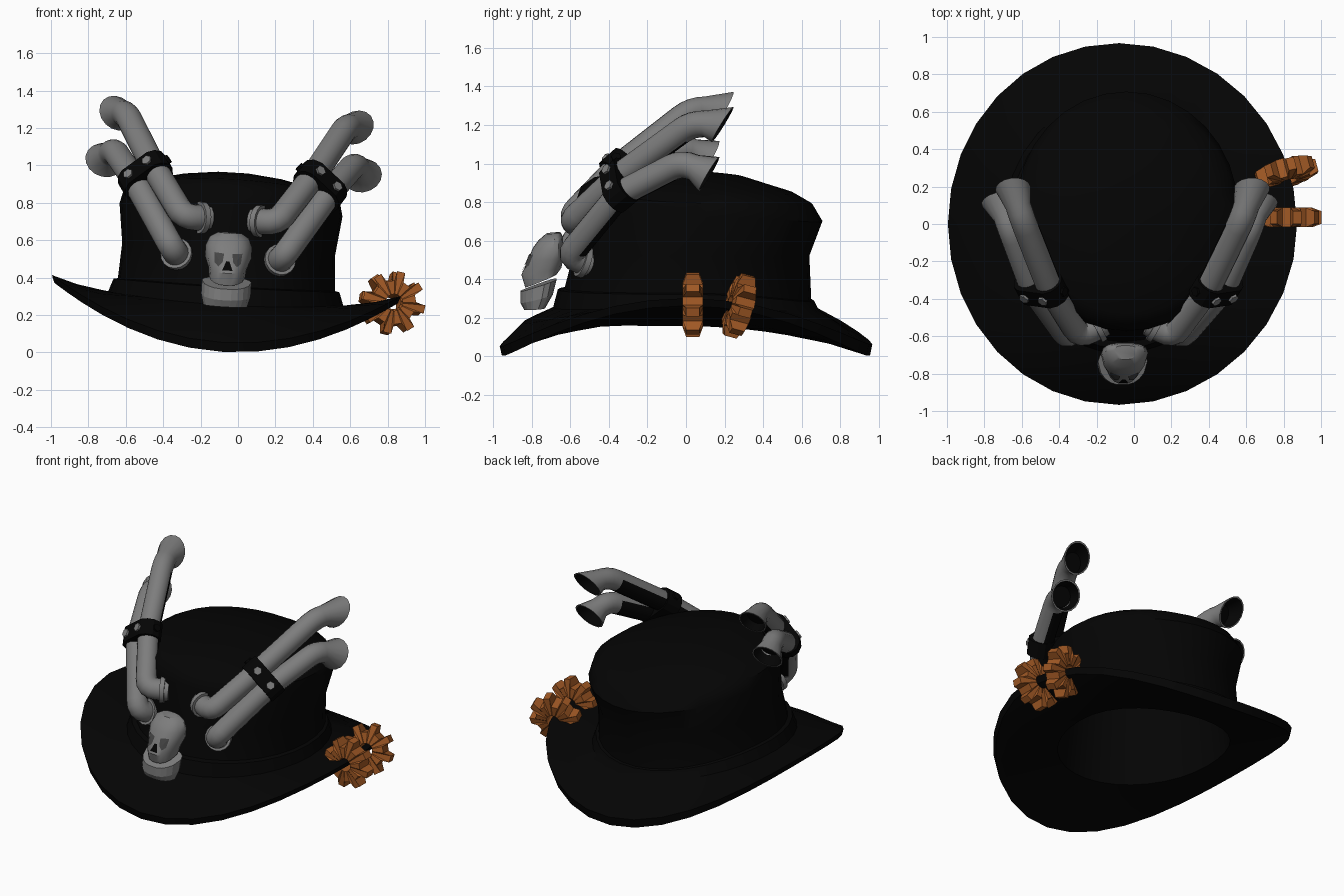
import bpy, bmesh, math
from mathutils import Vector, Matrix
from mathutils.bvhtree import BVHTree

if "Cube" in bpy.data.objects:
    bpy.data.objects.remove(bpy.data.objects["Cube"])

# The whole hat leans slightly to one side
LEAN = Matrix.Translation((-0.083, 0, 0.003)) @ Matrix.Rotation(0.06, 4, 'Y')


def material(name, r, g, b):
    m = bpy.data.materials.new(name)
    m.diffuse_color = (r, g, b, 1)
    m.use_nodes = True
    m.node_tree.nodes["Principled BSDF"].inputs["Base Color"].default_value = m.diffuse_color
    return m


BLACK = material("black_felt", 0.0013, 0.0013, 0.0013)
STEEL = material("steel_grey", 0.205, 0.205, 0.205)
SHADE = material("dark_grey", 0.06, 0.06, 0.06)
COPPER = material("copper_brown", 0.35, 0.098, 0.018)


def finish(name, bm, mats, matrix=LEAN, smooth=None):
    bmesh.ops.recalc_face_normals(bm, faces=bm.faces)
    me = bpy.data.meshes.new(name)
    bm.to_mesh(me)
    bm.free()
    me.transform(matrix)
    for m in mats:
        me.materials.append(m)
    ob = bpy.data.objects.new(name, me)
    bpy.context.collection.objects.link(ob)
    if smooth:
        bpy.ops.object.select_all(action='DESELECT')
        ob.select_set(True)
        bpy.context.view_layer.objects.active = ob
        bpy.ops.object.shade_smooth_by_angle(angle=math.radians(smooth))
    return ob


def bridge(bm, a, b, mat=0):
    n = len(a)
    for i in range(n):
        f = bm.faces.new((a[i], a[(i + 1) % n], b[(i + 1) % n], b[i]))
        f.material_index = mat


def loft(bm, rings, cap=True):
    vs = [[bm.verts.new(p) for p in r] for r in rings]
    for a, b in zip(vs, vs[1:]):
        bridge(bm, a, b)
    if cap:
        bm.faces.new(vs[0])
        bm.faces.new(vs[-1])
    return vs


# --- hat: rings from the inside, out round the brim and up over the crown ---
def hat_ring(rx, ry, cy, zf, zb, zs, n=32):
    pts = []
    for i in range(n):
        c, s = math.cos(math.tau * i / n), math.sin(math.tau * i / n)
        pts.append((rx * c, cy + ry * s, zs * c * c + (zb if s > 0 else zf) * s * s))
    return pts


HAT = [  # rx, ry, centre y, z front, z back, z side
    (.20, .20, .05, .87, .85, .86),
    (.48, .50, .05, .80, .70, .75),
    (.50, .53, .03, .50, .50, .50),
    (.53, .57, .01, .18, .11, .185),
    (.78, .80, 0, .09, .055, .235),
    (.92, .955, 0, 0, 0, .315),
    (.935, .967, 0, .05, .06, .355),
    (.80, .85, 0, .17, .125, .315),
    (.63, .69, 0, .25, .235, .285),
    (.605, .665, 0, .345, .285, .355),
    (.582, .64, .01, .35, .29, .36),
    (.57, .61, .03, .55, .52, .55),
    (.597, .64, .068, .80, .70, .76),
    (.58, .60, .055, .88, .79, .83),
    (.50, .52, .04, .925, .845, .885),
    (.26, .28, .02, .95, .93, .94),
    (.08, .08, .00, .96, .958, .96),
]
bm = bmesh.new()
loft(bm, [hat_ring(*r) for r in HAT])
finish("hat", bm, [BLACK], smooth=40)


# --- exhaust pipes ---
def rounded(points, r=0.07, steps=4):
    pts = [Vector(p) for p in points]
    out = [pts[0]]
    for a, b, c in zip(pts, pts[1:], pts[2:]):
        p, q = b + (a - b).normalized() * r, b + (c - b).normalized() * r
        for k in range(steps + 1):
            t = k / steps
            out.append(p * (1 - t) ** 2 + b * 2 * t * (1 - t) + q * t * t)
    return out + [pts[-1]]


def circle(centre, axis, r, n):
    u = axis.orthogonal().normalized()
    w = axis.cross(u).normalized()
    return [centre + (u * math.cos(math.tau * i / n) + w * math.sin(math.tau * i / n)) * r
            for i in range(n)]


def pipe(name, points, mouth, outward, flare, r=0.069, n=16):
    path = rounded(points)
    d = [(b - a).normalized() for a, b in zip(path, path[1:])]
    rings = [circle(path[0], d[0], r, n)]
    # each ring is carried along the pipe onto the mitre plane of the next joint
    for i in range(1, len(path)):
        nrm = (d[i - 1] + d[i]) if i < len(d) else mouth
        t = d[i - 1]
        rings.append([p + t * ((path[i] - p).dot(nrm) / t.dot(nrm)) for p in rings[-1]])
    end = path[-1]
    rings[-1] = [end + (p - end) * flare for p in rings[-1]]
    bm = bmesh.new()
    vs = loft(bm, rings, cap=False)
    # black backing along the hidden side of the straight run
    bmesh.ops.recalc_face_normals(bm, faces=bm.faces)
    bm.faces.ensure_lookup_table()
    for seg in range(5, 11):
        for f in bm.faces[seg * n:(seg + 1) * n]:
            mid = (path[seg] + path[seg + 1]) / 2
            if (f.calc_center_median() - mid).dot(outward) < -.28 * r:
                f.material_index = 1
    bm.faces.new(vs[0])
    lip = [bm.verts.new(end + (p - end) * 0.9) for p in rings[-1]]
    deep = [bm.verts.new(end + (p - end) * 0.65 - d[-1] * 0.08) for p in rings[-1]]
    bridge(bm, vs[-1], lip)
    bridge(bm, lip, deep, 1)
    bm.faces.new(deep).material_index = 1
    finish(name, bm, [STEEL, BLACK], smooth=40)


def disc(name, centre, axis, r, h, n, mat, smooth=None):
    bm = bmesh.new()
    axis = axis.normalized()
    loft(bm, [circle(centre - axis * h / 2, axis, r, n), circle(centre + axis * h / 2, axis, r, n)])
    finish(name, bm, [mat], smooth=smooth)


UPPER = [(.12, -.53, .71), (.25, -.60, .707), (.425, -.345, .96), (.59, .03, 1.243), (.64, .19, 1.24)]
LOWER = [(.265, -.50, .495), (.30, -.61, .535), (.512, -.345, .87), (.645, -.02, 1.045), (.69, .12, .985)]
for side, sx in (("right", 1), ("left", -1)):
    flip = lambda p: Vector((p[0] * sx, p[1], p[2]))
    up, lo = [flip(p) for p in UPPER], [flip(p) for p in LOWER]
    along = ((up[3] - up[1]).normalized() + (lo[3] - lo[1]).normalized()).normalized()
    u = up[2] - lo[2]
    u = (u - along * u.dot(along))
    mid, half, u = (up[2] + lo[2]) / 2, u.length / 2, u.normalized()
    w = along.cross(u)
    if w.y > 0:
        w = -w
    pipe(side + "_upper_pipe", up, flip((.12, .83, -.52)), w, 1.35)
    pipe(side + "_lower_pipe", lo, flip((.12, .85, -.5)), w, 1.5)
    for label, path, t in (("upper", up, .28), ("lower", lo, .3)):
        a = path[1] - path[0]
        disc(f"{side}_{label}_flange", path[0] + a * t, a, .086, .03, 16, STEEL, 40)
    # strap: a stadium-shaped sleeve round both pipes
    section = []
    for i in range(12):
        a = math.tau * (i + .5) / 12
        section.append(u * (math.cos(a) * .086 + math.copysign(half, math.cos(a))) + w * math.sin(a) * .086)
    bm = bmesh.new()
    loft(bm, [[mid + p + along * h for p in section] for h in (-.055, .055)])
    finish(side + "_strap", bm, [BLACK])
    for k, s in enumerate((-1, 1)):
        disc(f"{side}_bolt_{k}", mid + u * half * s + w * .086, w, .028, .02, 6, STEEL)
    disc(side + "_end_bolt", mid + u * (half + .082), u, .026, .03, 6, BLACK)


# --- skull ornament: wide at the back, narrowing to the front ---
def skull_ring(w, yf, yb, zf, zb, taper=.4, n=16):
    pts = []
    for i in range(n):
        a = math.tau * (i + .5) / n
        c, s = math.cos(a), math.sin(a)
        c, s = math.copysign(abs(c) ** .7, c), math.copysign(abs(s) ** .7, s)
        k = (1 - s) / 2
        pts.append((w * c * (1.08 - taper * k * k), yb + (yf - yb) * k, zb + (zf - zb) * k))
    return pts


bm = bmesh.new()
loft(bm, [skull_ring(*r) for r in (
    (.095, -.835, -.67, .355, .425), (.10, -.855, -.645, .42, .46),
    (.122, -.82, -.635, .50, .51), (.122, -.795, -.635, .56, .57),
    (.102, -.765, -.64, .60, .62), (.062, -.725, -.65, .635, .64))])
bmesh.ops.recalc_face_normals(bm, faces=bm.faces)
tree = BVHTree.FromBMesh(bm)
finish("skull", bm, [STEEL], smooth=35)

bm = bmesh.new()
loft(bm, [skull_ring(*r) for r in (
    (.115, -.84, -.73, .24, .25), (.13, -.86, -.69, .275, .32), (.13, -.86, -.67, .335, .40))])
finish("jaw", bm, [STEEL])


def face_plate(name, outline, mat):
    # thin plate laid onto the front of the skull
    bm = bmesh.new()
    c = [sum(v) / len(outline) for v in zip(*outline)]
    vs = []
    for x, z in [c] + outline:
        hit = tree.ray_cast(Vector((x, -2, z)), Vector((0, 1, 0)))[0]
        vs.append(bm.verts.new((x, hit.y - .006, z)))
    ring = vs[1:]
    for i in range(len(ring)):
        bm.faces.new((vs[0], ring[i], ring[(i + 1) % len(ring)]))
    finish(name, bm, [mat])


for side, sx in (("right", 1), ("left", -1)):
    eye = [(.022, .525), (.075, .53), (.07, .475), (.05, .455), (.028, .48)]
    face_plate(side + "_eye_socket", [(x * sx, z) for x, z in eye], SHADE)
face_plate("nose_hole", [(-.028, .435), (.028, .435), (.008, .485), (-.008, .485)], BLACK)


# --- gears on the brim edge ---
def gear(name, matrix, teeth=8, root=.118, tip=.168, hole=.045, h=.052):
    bm = bmesh.new()
    step = math.tau / teeth
    profile = ((-.27, root, h), (-.17, tip, h * .65), (.17, tip, h * .65), (.27, root, h))
    outer, inner = ([], []), ([], [])
    for t in range(teeth):
        for off, r, depth in profile:
            a = math.radians(77) + (t + off) * step
            for k, s in enumerate((-1, 1)):
                c, sn = math.cos(a), math.sin(a)
                outer[k].append(bm.verts.new((r * c, s * depth, r * sn)))
                inner[k].append(bm.verts.new((hole * c, s * h, hole * sn)))
    bridge(bm, outer[0], outer[1])
    bridge(bm, inner[0], inner[1])
    for k in (0, 1):
        bridge(bm, outer[k], inner[k])
    finish(name, bm, [COPPER], matrix)


gear("front_gear", Matrix.Translation((.835, .035, .267)))
gear("back_gear", Matrix.Translation((.815, .275, .262)) @ Matrix.Rotation(.26, 4, 'Z')
     @ Matrix.Rotation(-.25, 4, 'X'))
